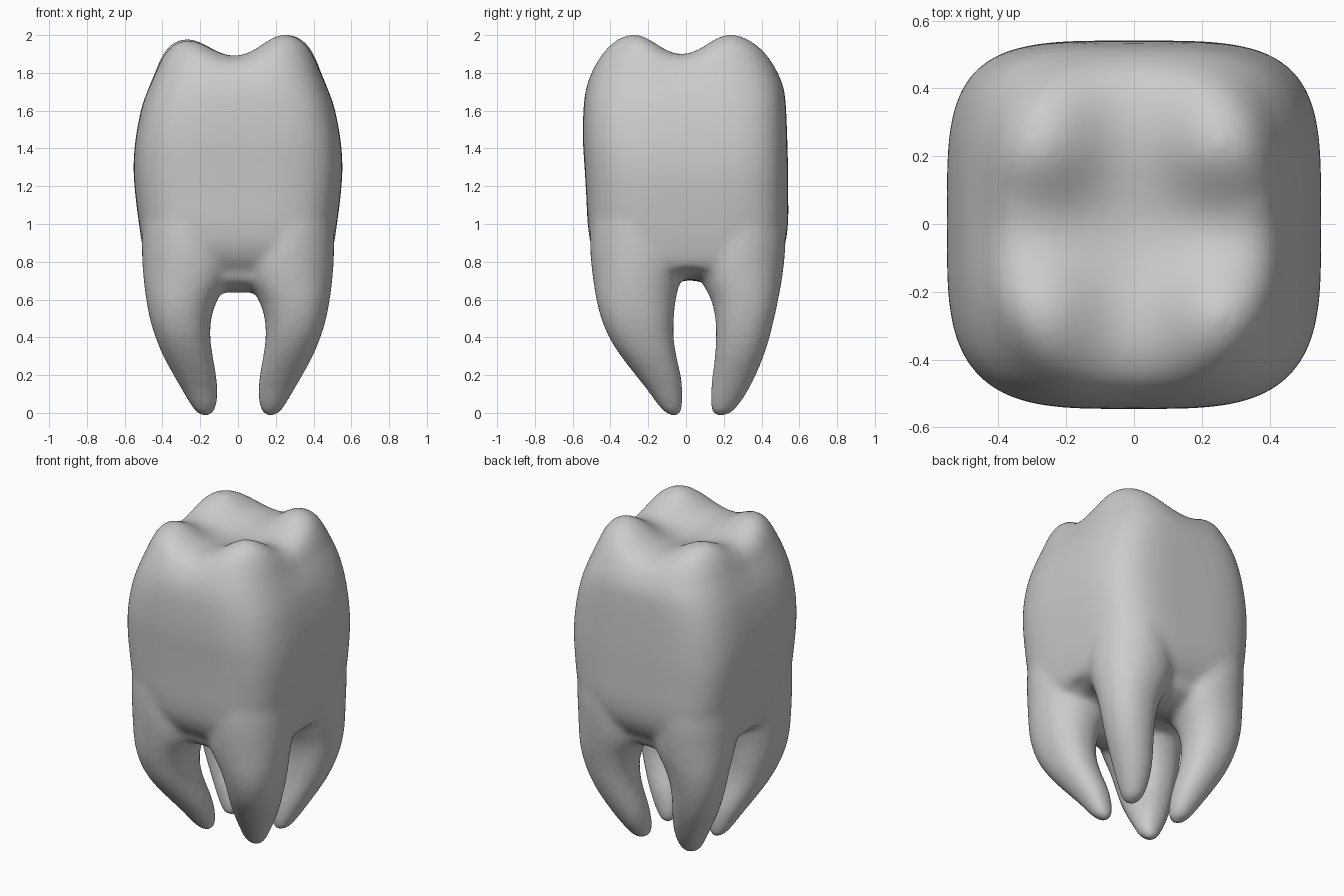
import bpy, bmesh, math

if "Cube" in bpy.data.objects:
    bpy.data.objects.remove(bpy.data.objects["Cube"])

SEG = 72


def ring(bm, z, x0, x1, y0, y1, n, soft=0):
    """Superellipse cross-section in the given x / y range; front half rounder by soft."""
    cx, cy, rx, ry = (x0 + x1) / 2, (y0 + y1) / 2, (x1 - x0) / 2, (y1 - y0) / 2
    out = []
    for i in range(SEG):
        a = 2 * math.pi * i / SEG
        c, s = math.cos(a), math.sin(a)
        e = 2 / (n - soft if s < 0 else n)
        out.append(bm.verts.new((cx + rx * math.copysign(abs(c) ** e, c),
                                 cy + ry * math.copysign(abs(s) ** e, s), z)))
    return out


def refine(rows, sub=4):
    """Smooth (Catmull-Rom) in-between sections."""
    out = []
    for i in range(len(rows) - 1):
        quad = rows[max(i - 1, 0)], rows[i], rows[i + 1], rows[min(i + 2, len(rows) - 1)]
        for t in (k / sub for k in range(sub)):
            out.append([b + .5 * t * (c - a + t * (2 * a - 5 * b + 4 * c - d + t * (3 * (b - c) + d - a)))
                        for a, b, c, d in zip(*quad)])
    return out + [list(rows[-1])]


def loft(bm, sections, soft=0):
    """Closed skin through a bottom-to-top list of sections."""
    rings = [ring(bm, *s, soft) for s in refine(sections)]
    for a, b in zip(rings, rings[1:]):
        for i in range(SEG):
            j = (i + 1) % SEG
            bm.faces.new((a[i], a[j], b[j], b[i]))
    bm.faces.new(rings[0][::-1])
    bm.faces.new(rings[-1])
    return [v for r in rings for v in r]


bm = bmesh.new()

# Crown: z, half width in x, front y, back y, squareness
crown = [(.665, .02, -.02, .04, 2.2), (.667, .12, -.10, .14, 2.5), (.674, .27, -.23, .26, 3),
         (.705, .40, -.35, .37, 3.4), (.78, .475, -.445, .465, 3.8), (.88, .505, -.50, .52, 3.9),
         (1.0, .524, -.52, .54, 4), (1.15, .543, -.528, .541, 4), (1.3, .553, -.537, .54, 4),
         (1.45, .542, -.546, .536, 4), (1.6, .514, -.543, .53, 3.9), (1.72, .477, -.531, .52, 3.7),
         (1.80, .445, -.512, .50, 3.5), (1.87, .415, -.48, .467, 3.3), (1.912, .38, -.438, .427, 3.2),
         (1.932, .33, -.375, .362, 2.9), (1.934, .26, -.29, .27, 2.6), (1.926, .15, -.16, .15, 2.4),
         (1.92, .02, -.02, .02, 2.4)]
verts = loft(bm, [(z, -x, x, y0, y1, n) for z, x, y0, y1, n in crown], .3)

# Four broad cusps raised out of the chewing surface
cusps = [(-.275, -.27, .12), (.255, -.28, .15), (-.275, .235, .125), (.255, .235, .148)]


def rise(p, c):
    d = p - c
    return d * (.75 if d * c > 0 else 1)


for v in verts:
    x, y, z = v.co
    w = min(1, max(0, (z - 1.66) / .26))
    h = sum(a * math.exp(-(rise(x, cx) ** 2 + rise(y, cy) ** 2) / .034) for cx, cy, a in cusps)
    v.co.z += w * (h - .078)
    # saddle where the roots divide
    if z < .75:
        v.co.z += .037 * math.cos(math.pi * min(1, abs(y - .02) / .25))

# Roots: z, x inner, x outer, front root y outer / inner, back root y inner / outer, roundness
root = [(-.016, .155, .19, -.08, -.04, .16, .20, 2.2), (.003, .128, .222, -.115, -.025, .136, .245, 2.2),
        (.05, .112, .255, -.155, -.018, .130, .285, 2.2), (.12, .109, .296, -.205, -.018, .132, .330, 2.2),
        (.2, .115, .342, -.268, -.027, .140, .370, 2.2), (.3, .133, .396, -.345, -.050, .153, .411, 2.2),
        (.4, .146, .437, -.408, -.065, .158, .443, 2.2), (.5, .141, .467, -.449, -.064, .155, .467, 2.2),
        (.6, .108, .486, -.475, -.054, .132, .489, 2.15), (.7, .045, .499, -.491, -.03, .08, .507, 2.1),
        (.8, .015, .507, -.503, -.005, .04, .52, 2.05), (.92, .02, .510, -.508, -.005, .04, .528, 2),
        (1.05, .04, .505, -.50, -.03, .06, .520, 1.95), (1.2, .08, .48, -.47, -.06, .09, .48, 1.9)]
for side in (-1, 1):
    for k in (3, 5):
        loft(bm, [(r[0], *sorted((side * r[1], side * r[2])), r[k], r[k + 1], r[7]) for r in root])

bmesh.ops.recalc_face_normals(bm, faces=bm.faces)
mesh = bpy.data.meshes.new("tooth")
bm.to_mesh(mesh)
bm.free()
tooth = bpy.data.objects.new("tooth", mesh)
bpy.context.collection.objects.link(tooth)

# Fuse crown and roots into one soft skin
fuse = tooth.modifiers.new("fuse", 'REMESH')
fuse.mode = 'VOXEL'
fuse.voxel_size = .014
fuse.use_smooth_shade = True
soften = tooth.modifiers.new("soften", 'SMOOTH')
soften.factor = .5
soften.iterations = 26
